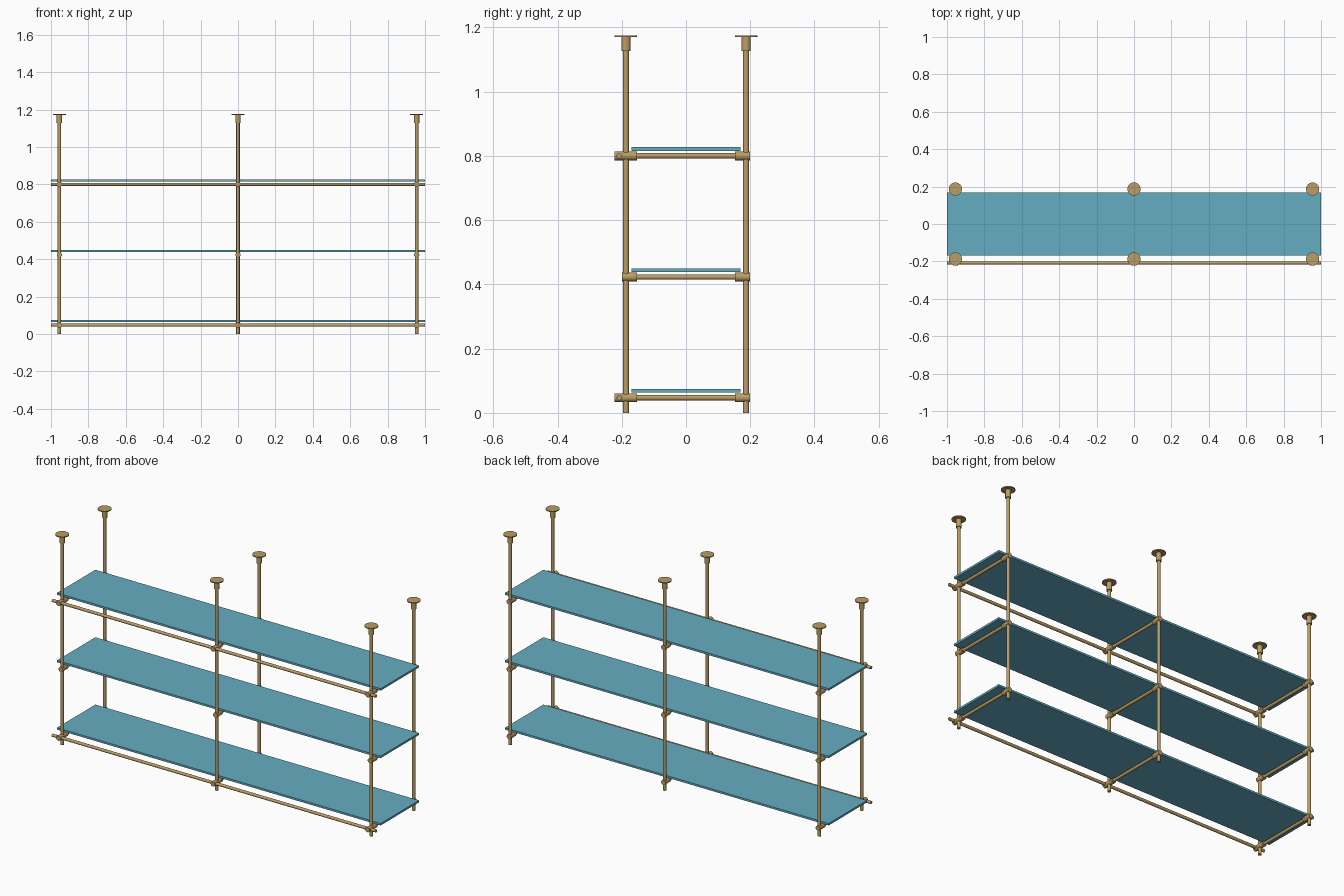
import bpy
import math
from mathutils import Vector

cube = bpy.data.objects.get("Cube")
if cube:
    bpy.data.objects.remove(cube, do_unlink=True)


def make_material(name, colour):
    mat = bpy.data.materials.new(name)
    mat.use_nodes = True
    mat.diffuse_color = colour
    mat.node_tree.nodes["Principled BSDF"].inputs["Base Color"].default_value = colour
    return mat


brass = make_material("brushed brass", (0.50, 0.34, 0.13, 1))
glass = make_material("blue glass", (0.13, 0.42, 0.54, 1))


def rod(name, start, end, radius, sides=24):
    """Round bar between two points."""
    a, b = Vector(start), Vector(end)
    axis = b - a
    bpy.ops.mesh.primitive_cylinder_add(
        vertices=sides, radius=radius, depth=axis.length, location=(a + b) / 2,
        rotation=axis.to_track_quat("Z", "Y").to_euler())
    obj = bpy.context.object
    obj.name = name
    obj.data.materials.append(brass)
    bpy.ops.object.shade_smooth_by_angle(angle=math.radians(35))
    return obj


def board(name, centre, size):
    bpy.ops.mesh.primitive_cube_add(size=1, location=centre)
    obj = bpy.context.object
    obj.name = name
    obj.scale = size
    bpy.ops.object.transform_apply(location=False, rotation=False, scale=True)
    obj.data.materials.append(glass)


TOP = 1.175
POST_Y = 0.187
COLUMNS = {"right": -0.955, "middle": 0.0, "left": 0.955}
LEVELS = {"lower": 0.047, "centre": 0.423, "upper": 0.80}
RAILED = ("lower", "upper")

# Hanging posts with ceiling sockets and flanges
for column, x in COLUMNS.items():
    for side, y in (("front", -POST_Y), ("back", POST_Y)):
        tag = f"{column}_{side}"
        rod(f"post_{tag}", (x, y, 0), (x, y, TOP - 0.02), 0.0095)
        rod(f"ceiling_socket_{tag}", (x, y, 1.127), (x, y, TOP - 0.002), 0.0145)
        rod(f"ceiling_flange_{tag}", (x, y, TOP - 0.005), (x, y, TOP), 0.035, 32)

for level, z in LEVELS.items():
    # Glass shelf
    board(f"shelf_{level}", (0, 0, z + 0.0215), (2, 0.338, 0.011))

    # Cross bars, tee fittings and their set screws
    front_end = -0.222 if level in RAILED else -0.2
    for column, x in COLUMNS.items():
        tag = f"{level}_{column}"
        rod(f"cross_bar_{tag}", (x, -0.18, z), (x, 0.18, z), 0.0085)
        rod(f"front_fitting_{tag}", (x, front_end, z), (x, -0.152, z), 0.0138)
        rod(f"back_fitting_{tag}", (x, 0.152, z), (x, 0.2, z), 0.0138)
        for y in (-0.163, 0.163):
            rod(f"set_screw_{tag}", (x, y, z), (x + 0.0145, y, z), 0.003, 12)

    # Front guard rail
    if level in RAILED:
        rod(f"front_rail_{level}", (-1, -0.208, z), (1, -0.208, z), 0.0082)
